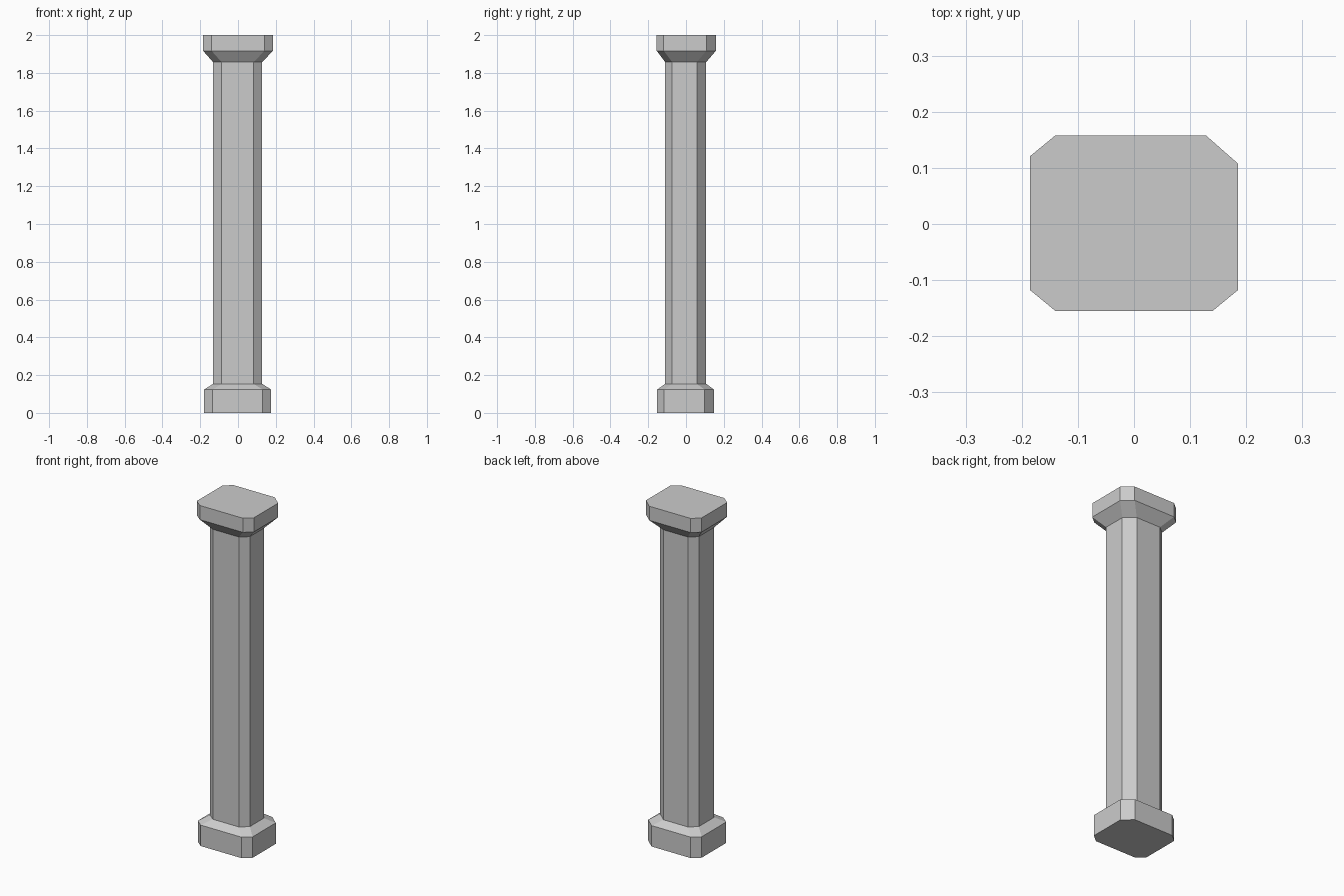
import bpy
import bmesh

if "Cube" in bpy.data.objects:
    bpy.data.objects.remove(bpy.data.objects["Cube"])

# Corner cuts (dx, dy); the back right corner is cut deeper
CUT = (0.045, 0.037)
BACK_RIGHT_CUT = (0.057, 0.050)


def outline(x0, x1, y0, y1):
    """Rectangle with cut corners, counter-clockwise from front left."""
    (a, b), (c, d) = CUT, BACK_RIGHT_CUT
    return [(x0 + a, y0), (x1 - a, y0), (x1, y0 + b), (x1, y1 - d),
            (x1 - c, y1), (x0 + a, y1), (x0, y1 - b), (x0, y0 + b)]


def loft(name, levels, cap_bottom=False, cap_top=False):
    """Join outlines at successive heights into a flat-sided part."""
    bm = bmesh.new()
    rings = [[bm.verts.new((x, y, z)) for x, y in outline(*size)]
             for size, z in levels]
    for low, high in zip(rings, rings[1:]):
        for i in range(8):
            j = (i + 1) % 8
            bm.faces.new((low[i], low[j], high[j], high[i]))
    if cap_bottom:
        bm.faces.new(rings[0][::-1])
    if cap_top:
        bm.faces.new(rings[-1])
    mesh = bpy.data.meshes.new(name)
    bm.to_mesh(mesh)
    bm.free()
    obj = bpy.data.objects.new(name, mesh)
    bpy.context.collection.objects.link(obj)
    return obj


BASE = (-0.18, 0.176, -0.153, 0.149)
SHAFT = (-0.132, 0.128, -0.11, 0.107)
CAPITAL = (-0.185, 0.185, -0.155, 0.158)

# Base block with sloped shoulder
loft("base", [(BASE, 0.0), (BASE, 0.123), (SHAFT, 0.154)], cap_bottom=True)
# Straight eight-sided shaft
loft("shaft", [(SHAFT, 0.154), (SHAFT, 1.857)])
# Flared capital with flat slab top
loft("capital", [(SHAFT, 1.857), (CAPITAL, 1.917), (CAPITAL, 2.0)], cap_top=True)
